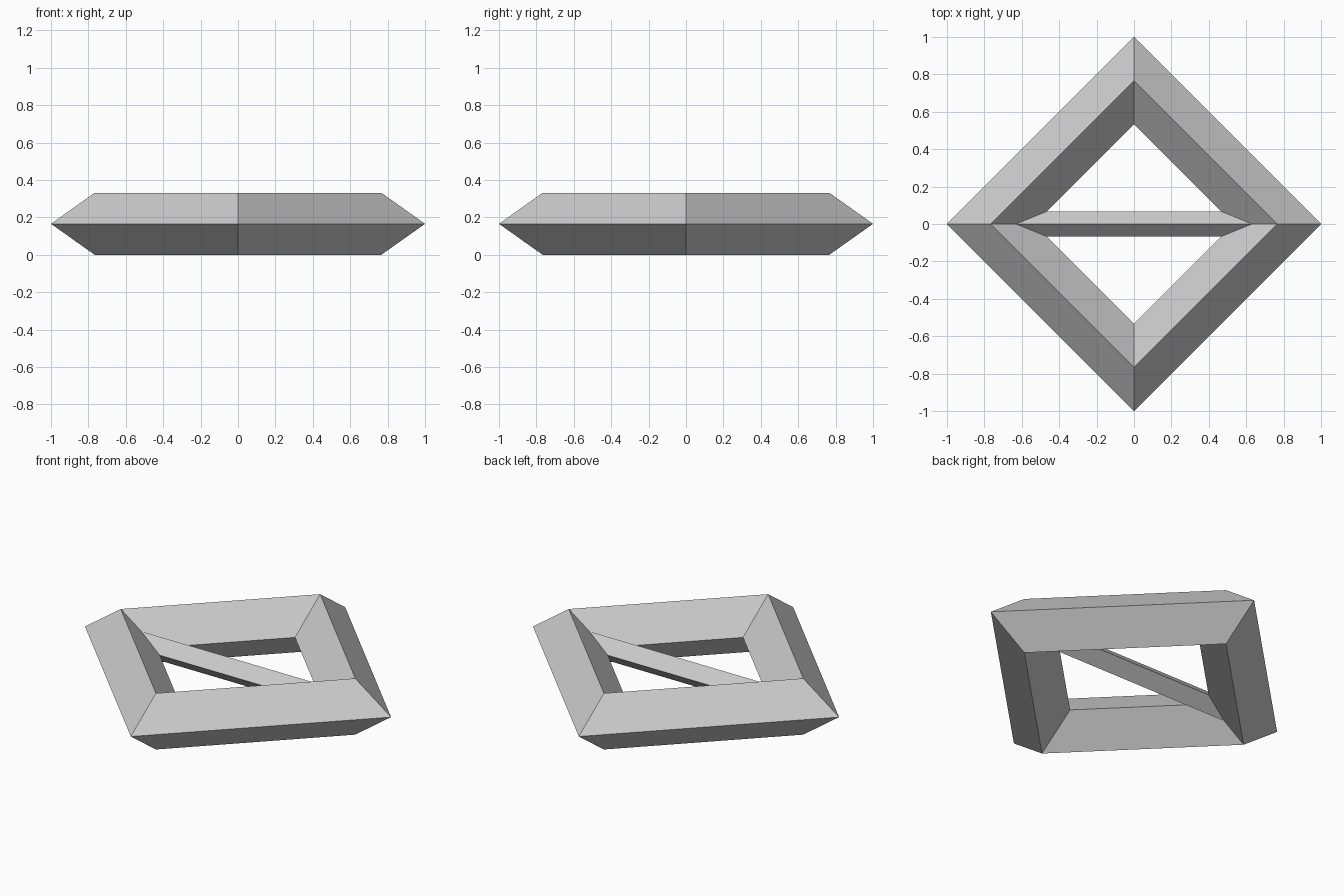
import bpy
import bmesh
from math import cos, sin, pi

cube = bpy.data.objects.get("Cube")
if cube:
    bpy.data.objects.remove(cube, do_unlink=True)

MID_Z = 0.166        # height of the widest line
RADIUS = 0.766       # centre line of the frame, at its corners
HALF_WIDTH = 0.234   # frame section, measured along a corner
BAR_WIDTH = 0.068    # half width of the cross bar
BAR_HEIGHT = 0.07    # half height of the cross bar

grey = bpy.data.materials.new("plain grey")
grey.use_nodes = True
colour = (0.6, 0.6, 0.6, 1)
grey.diffuse_color = colour
grey.node_tree.nodes["Principled BSDF"].inputs["Base Color"].default_value = colour


def bridge(name, rings, closed):
    """Join matching rings of points with flat quads."""
    bm = bmesh.new()
    loops = [[bm.verts.new(p) for p in ring] for ring in rings]
    pairs = list(zip(loops, loops[1:] + loops[:1]))
    for a, b in pairs if closed else pairs[:-1]:
        for i in range(len(a)):
            j = (i + 1) % len(a)
            bm.faces.new((a[i], a[j], b[j], b[i]))
    bmesh.ops.recalc_face_normals(bm, faces=bm.faces)
    mesh = bpy.data.meshes.new(name)
    bm.to_mesh(mesh)
    bm.free()
    mesh.materials.append(grey)
    obj = bpy.data.objects.new(name, mesh)
    bpy.context.collection.objects.link(obj)
    return obj


# Diamond section shared by both parts
diamond = [(1, 0), (0, 1), (-1, 0), (0, -1)]

# Square frame with mitred corners on the axes
corners = []
for k in range(4):
    angle = k * pi / 2
    corners.append([((RADIUS + HALF_WIDTH * u) * cos(angle),
                     (RADIUS + HALF_WIDTH * u) * sin(angle),
                     MID_Z * (1 + v)) for u, v in diamond])
bridge("square_frame", corners, True)

# Cross bar, its ends cut to fit the sloping inner faces of the frame
ends = []
for side in (-1, 1):
    end = []
    for u, v in diamond:
        y, dz = BAR_WIDTH * u, BAR_HEIGHT * v
        reach = RADIUS - HALF_WIDTH * (1 - abs(dz) / MID_Z) - abs(y)
        end.append((side * reach, y, MID_Z + dz))
    ends.append(end)
bridge("cross_bar", ends, False)
